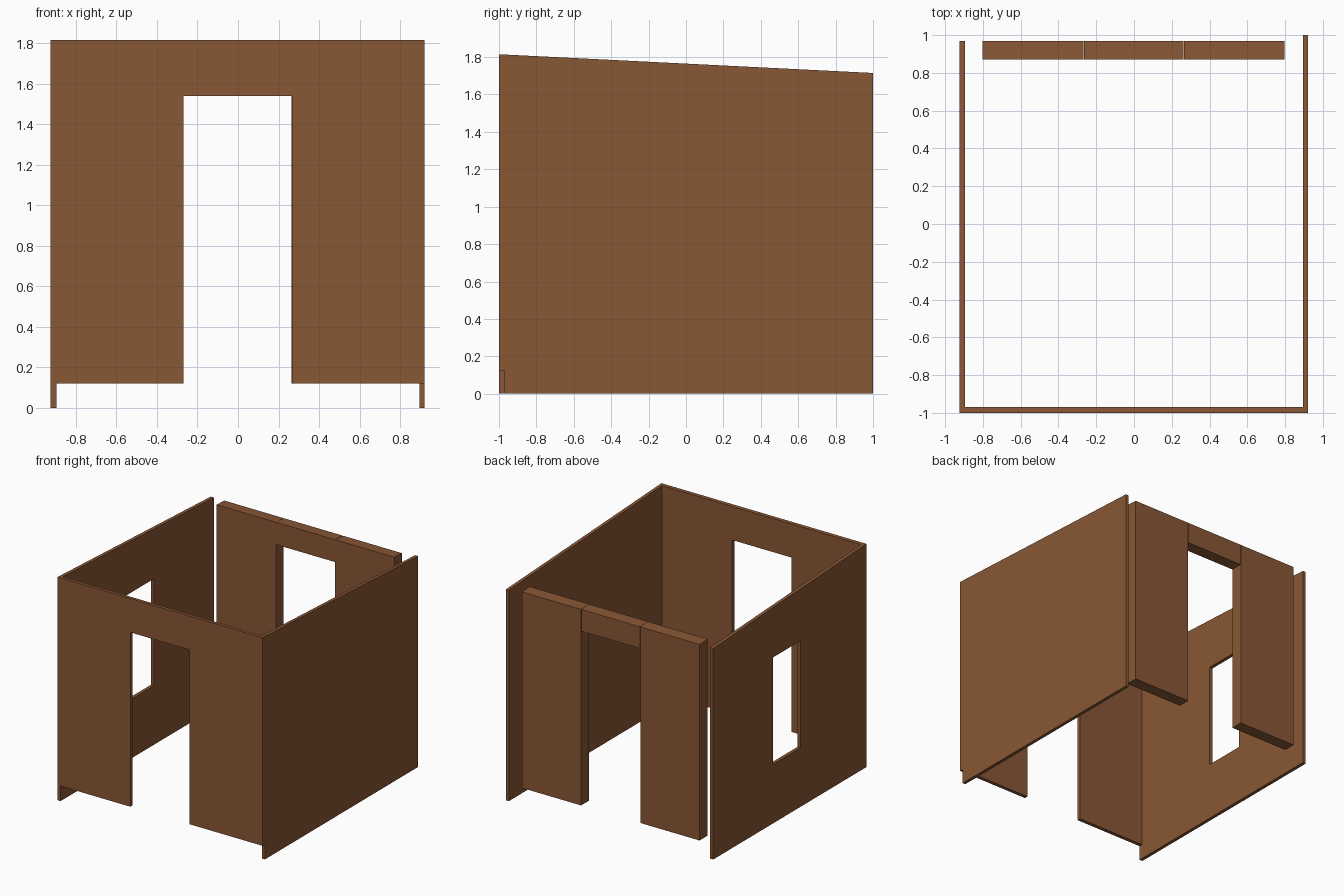
import bpy, bmesh

if "Cube" in bpy.data.objects:
    bpy.data.objects.remove(bpy.data.objects["Cube"])

# One flat wood colour
wood = bpy.data.materials.new("brown wood")
wood.diffuse_color = (0.25, 0.095, 0.035, 1)
wood.use_nodes = True
wood.node_tree.nodes["Principled BSDF"].inputs["Base Color"].default_value = wood.diffuse_color


def roof_z(y):
    """Height of the sloping wall tops, falling towards the back."""
    return 1.815 - 0.05 * (y + 1)


def slab(name, x, y, z0, z1=None):
    """Box over the x and y ranges; its top follows the roof slope if z1 is None."""
    bm = bmesh.new()
    bmesh.ops.create_cube(bm, size=1)
    for v in bm.verts:
        vy = y[v.co.y > 0]
        top = roof_z(vy) if z1 is None else z1
        v.co = (x[v.co.x > 0], vy, top if v.co.z > 0 else z0)
    mesh = bpy.data.meshes.new(name)
    bm.to_mesh(mesh)
    bm.free()
    mesh.materials.append(wood)
    obj = bpy.data.objects.new(name, mesh)
    bpy.context.collection.objects.link(obj)
    return obj


def cut(wall, x, y, z0, z1):
    """Cut an opening through a wall with a hidden box."""
    cutter = slab(wall.name + "_cutter", x, y, z0, z1)
    cutter.hide_render = True
    cutter.hide_viewport = True
    cutter.display_type = 'WIRE'
    mod = wall.modifiers.new("opening", 'BOOLEAN')
    mod.operation = 'DIFFERENCE'
    mod.solver = 'EXACT'
    mod.object = cutter


FLOOR = 0.122   # raised bottom of front and back walls
DOOR_TOP = 1.54

# Front wall with doorway, covering the end of the right wall
front = slab("front_wall", (-0.896, 0.921), (-1, -0.97), FLOOR)
cut(front, (-0.268, 0.266), (-1.1, -0.87), -0.1, DOOR_TOP)

# Side walls, the left one with a window
slab("right_wall", (0.894, 0.921), (-0.97, 1), 0)
left = slab("left_wall", (-0.924, -0.896), (-1, 0.97), 0)
cut(left, (-1.05, -0.8), (-0.155, 0.2), 0.48, 1.35)

# Thick back wall: two panels and a lintel over the back doorway
BACK = (0.87, 0.97)
slab("back_panel_left", (-0.802, -0.268), BACK, FLOOR)
slab("back_panel_right", (0.265, 0.797), BACK, FLOOR)
slab("back_lintel", (-0.266, 0.263), BACK, DOOR_TOP)
